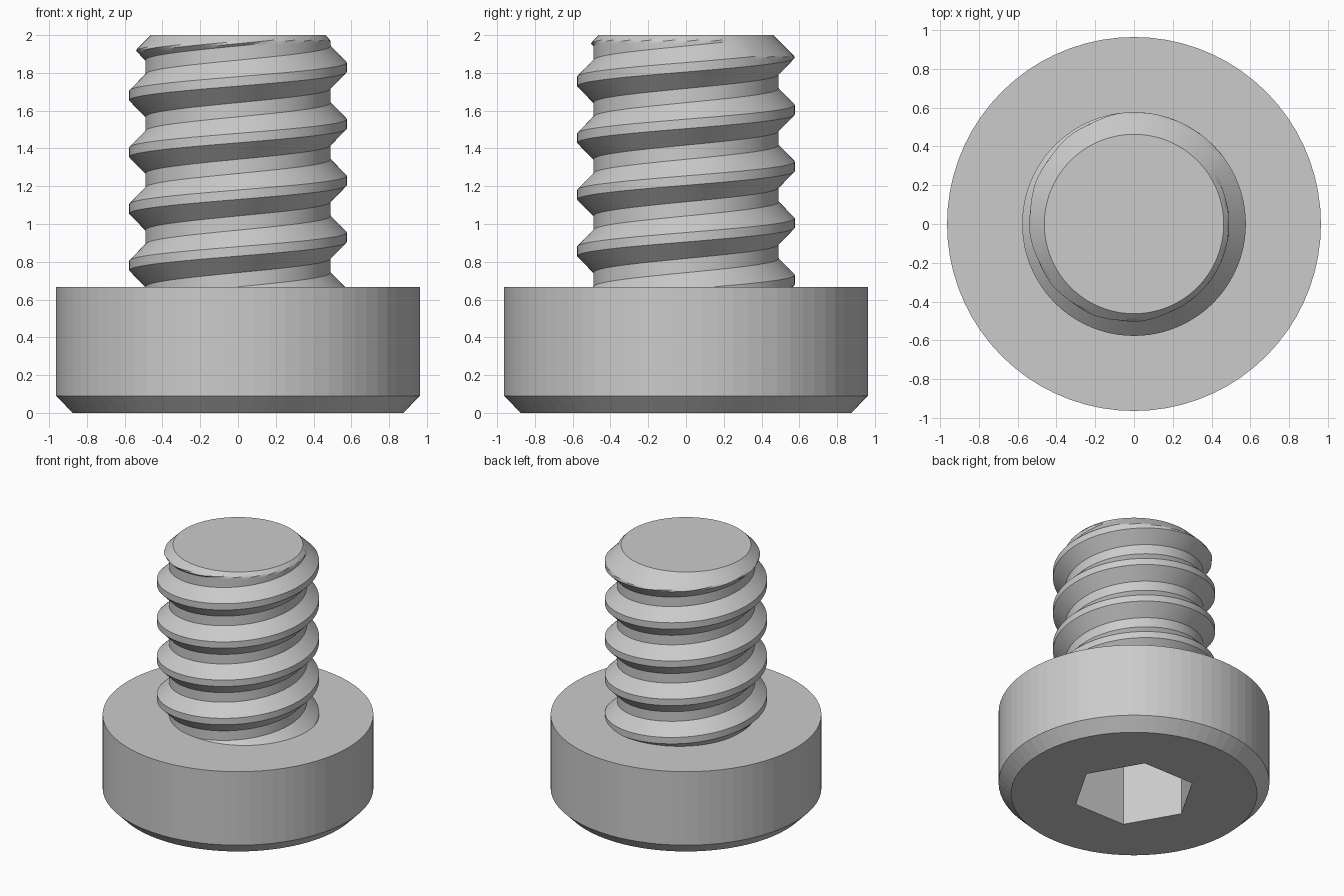
import bpy
import bmesh
from math import cos, sin, pi, radians

if "Cube" in bpy.data.objects:
    bpy.data.objects.remove(bpy.data.objects["Cube"], do_unlink=True)

steel = bpy.data.materials.new("grey_steel")
steel.use_nodes = True
GREY = (0.6, 0.6, 0.6, 1)
steel.diffuse_color = GREY
steel.node_tree.nodes["Principled BSDF"].inputs["Base Color"].default_value = GREY

HEAD_TOP, TOP = 0.667, 2.0
CREST_R, ROOT_R, TIP_R = 0.576, 0.49, 0.462
PITCH, CREST_Z, STEP = 0.3, 1.83, 0.0125


def finish(bm, name):
    bmesh.ops.recalc_face_normals(bm, faces=bm.faces)
    mesh = bpy.data.meshes.new(name)
    bm.to_mesh(mesh)
    bm.free()
    mesh.materials.append(steel)
    obj = bpy.data.objects.new(name, mesh)
    bpy.context.collection.objects.link(obj)
    return obj


def ring(bm, r, z, count):
    verts = [bm.verts.new((r * cos(2 * pi * i / count), r * sin(2 * pi * i / count), z))
             for i in range(count)]
    return verts


def bridge(bm, a, b):
    for i in range(len(a)):
        j = (i + 1) % len(a)
        bm.faces.new((a[i], a[j], b[j], b[i]))


# Head: chamfered cylinder with a hexagonal socket in its underside
bm = bmesh.new()
rings = [ring(bm, r, z, 72) for r, z in ((0.875, 0), (0.963, 0.09), (0.963, HEAD_TOP))]
for a, b in zip(rings, rings[1:]):
    bridge(bm, a, b)
bm.faces.new(rings[-1])
mouth, floor = ring(bm, 0.44, 0, 6), ring(bm, 0.44, 0.5, 6)
bridge(bm, mouth, floor)
bm.faces.new(floor)
rim = [e for e in bm.edges if all(v.co.z < 0.001 for v in e.verts)]
bmesh.ops.triangle_fill(bm, edges=rim, use_beauty=True)
finish(bm, "head")


# Shank: helical thread, chamfered at the tip, groove ending before the tip
def radius(angle, z):
    helix = CREST_Z + PITCH / 2 + PITCH * angle / (2 * pi)
    turn = round((z - helix) / PITCH)
    centre = helix + turn * PITCH
    dist = abs(z - centre)
    slope = min(1, max(0, (dist - 3 * STEP) / (7 * STEP)))
    r = ROOT_R + (CREST_R - ROOT_R) * slope
    if centre > TOP + 0.01:
        r = CREST_R
    return min(r, TIP_R + TOP - z)


COLS = 180
bm = bmesh.new()
grid = []
for c in range(COLS + 1):
    angle = 2 * pi * c / COLS
    column = []
    for i in range(-118, 15):
        z = CREST_Z + i * STEP + PITCH * c / COLS
        z = min(TOP, max(HEAD_TOP - 0.007, z))
        r = radius(angle, z)
        column.append(bm.verts.new((r * cos(angle), r * sin(angle), z)))
    grid.append(column)
for a, b in zip(grid, grid[1:]):
    for i in range(len(a) - 1):
        bm.faces.new((a[i], b[i], b[i + 1], a[i + 1]))
bmesh.ops.remove_doubles(bm, verts=bm.verts, dist=0.0001)
tip = [e for e in bm.edges if e.is_boundary and all(v.co.z > TOP - 0.001 for v in e.verts)]
bmesh.ops.edgeloop_fill(bm, edges=tip)
shank = finish(bm, "threaded_shank")
bpy.ops.object.select_all(action="DESELECT")
shank.select_set(True)
bpy.context.view_layer.objects.active = shank
bpy.ops.object.shade_smooth_by_angle(angle=radians(25))
